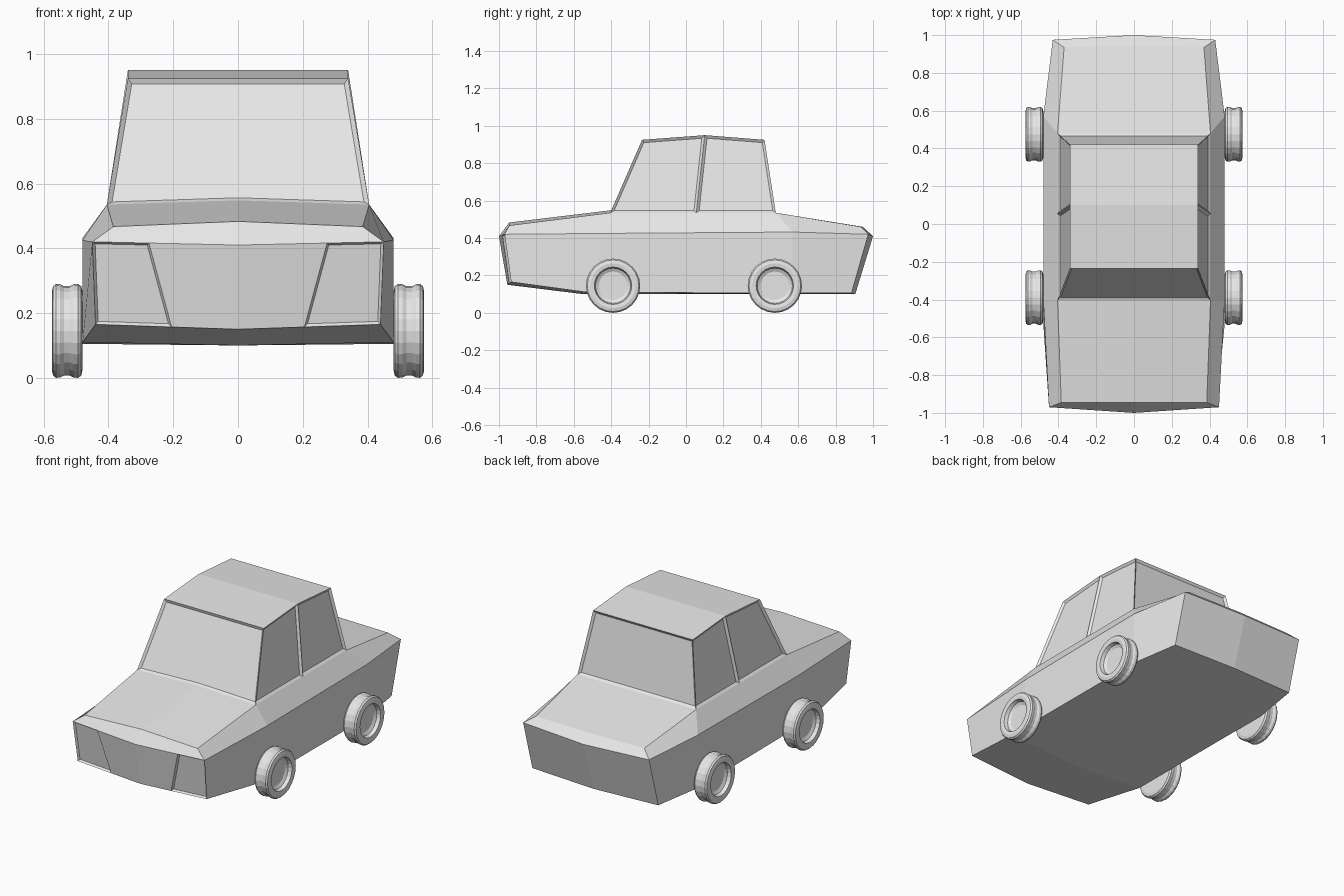
import bpy, bmesh, math

if "Cube" in bpy.data.objects:
    bpy.data.objects.remove(bpy.data.objects["Cube"])

GREY = (0.8, 0.8, 0.8, 1.0)
grey = bpy.data.materials.new("plain grey")
grey.use_nodes = True
grey.diffuse_color = GREY
grey.node_tree.nodes["Principled BSDF"].inputs["Base Color"].default_value = GREY


class Shell:
    """Collects faces, welds them and recesses the chosen panels."""

    def __init__(self):
        self.bm = bmesh.new()
        self.verts = {}
        self.panels = []

    def vert(self, p):
        key = tuple(round(c, 4) + 0.0 for c in p)
        if key not in self.verts:
            self.verts[key] = self.bm.verts.new(key)
        return self.verts[key]

    def face(self, points, panel=False):
        f = self.bm.faces.new([self.vert(p) for p in points])
        if panel:
            self.panels.append(f)

    def both(self, points, panel=False):
        self.face(points, panel)
        self.face([(-x, y, z) for x, y, z in reversed(points)], panel)

    def finish(self, name, border=0.01, depth=0.01):
        bm = self.bm
        bmesh.ops.recalc_face_normals(bm, faces=bm.faces)
        if self.panels:
            bmesh.ops.inset_individual(bm, faces=self.panels, thickness=border,
                                       depth=-depth, use_even_offset=True)
        mesh = bpy.data.meshes.new(name)
        bm.to_mesh(mesh)
        bm.free()
        mesh.materials.append(grey)
        obj = bpy.data.objects.new(name, mesh)
        bpy.context.collection.objects.link(obj)
        return obj


def flip(p):
    return (-p[0], p[1], p[2])


# Body: half sections running from bottom centre to top centre
front = [(0, -0.955, 0.15), (0.44, -0.935, 0.165), (0.45, -0.97, 0.42),
         (0.385, -0.945, 0.467), (0, -0.945, 0.483)]
cowl = [(0, -0.55, 0.1), (0.48, -0.53, 0.11), (0.48, -0.4, 0.425),
        (0.405, -0.405, 0.535), (0, -0.405, 0.548)]
deck = [(0, 0.57, 0.1), (0.48, 0.57, 0.105), (0.48, 0.57, 0.432),
        (0.405, 0.48, 0.535), (0, 0.48, 0.535)]
rear = [(0, 0.905, 0.1), (0.43, 0.885, 0.105), (0.43, 0.975, 0.42),
        (0.37, 0.935, 0.46), (0, 0.945, 0.46)]
body = Shell()
nose, tail = (0, -1.0, 0.41), (0, 1.0, 0.41)


def between(a, b, x):
    t = (x - a[0]) / (b[0] - a[0])
    return tuple(p + (q - p) * t for p, q in zip(a, b))


lamp_top = between(nose, front[2], 0.275)
lamp_low = between(front[0], front[1], 0.205)
for a, b in ((front, cowl), (cowl, deck), (deck, rear)):
    for i in range(4):
        ring = [a[i], a[i + 1], b[i + 1], b[i]]
        if a is front and i == 0:
            ring.insert(1, lamp_low)
        body.both(ring)

# Front panel with recessed lamp panels, nose strip and tail
body.both([front[0], lamp_low, lamp_top, nose])
body.both([lamp_low, front[1], front[2], lamp_top], panel=True)
body.both([nose, lamp_top, front[2], front[3], front[4]])
body.both([rear[0], rear[1], rear[2], tail])
body.both([tail, rear[2], rear[3], rear[4]])
body.finish("car_body", border=0.008, depth=0.012)

# Cabin: three roof stations above three sill stations
cabin = Shell()
sill = [cowl[3], (0.405, 0.055, 0.535), deck[3]]
roof = [(0.34, -0.235, 0.925), (0.34, 0.1, 0.95), (0.34, 0.42, 0.925)]
for i in range(2):
    cabin.both([sill[i], sill[i + 1], roof[i + 1], roof[i]], panel=True)
    cabin.face([roof[i], roof[i + 1], flip(roof[i + 1]), flip(roof[i])])
cabin.face([flip(sill[0]), cowl[4], sill[0], roof[0], flip(roof[0])], panel=True)
cabin.face([sill[2], flip(sill[2]), flip(roof[2]), roof[2]], panel=True)
cabin.face([cowl[4], flip(sill[0]), flip(sill[1]), flip(sill[2]),
            sill[2], sill[1], sill[0]])
cabin.finish("cabin", border=0.014, depth=0.012)

# Wheels: (x, radius) profile spun about the axle, with a grooved tread and sunk hub
tyre = [(0.48, 0.12), (0.484, 0.138), (0.494, 0.145), (0.508, 0.144), (0.52, 0.138),
        (0.538, 0.138), (0.55, 0.144), (0.562, 0.145), (0.571, 0.138), (0.575, 0.12),
        (0.572, 0.1), (0.55, 0.094), (0.54, 0.076)]
SIDES = 24


def wheel(name, side, y):
    shell = Shell()
    rings = []
    for x, r in tyre:
        rings.append([(side * x, y + r * math.cos(k * math.tau / SIDES),
                       0.145 + r * math.sin(k * math.tau / SIDES)) for k in range(SIDES)])
    for a, b in zip(rings, rings[1:]):
        for k in range(SIDES):
            n = (k + 1) % SIDES
            shell.face([a[k], a[n], b[n], b[k]])
    shell.face(rings[0][::-1])
    shell.face(rings[-1])
    shell.finish(name)


for end, y in (("front", -0.39), ("rear", 0.475)):
    for label, side in (("left", 1), ("right", -1)):
        wheel(f"{end}_{label}_wheel", side, y)
